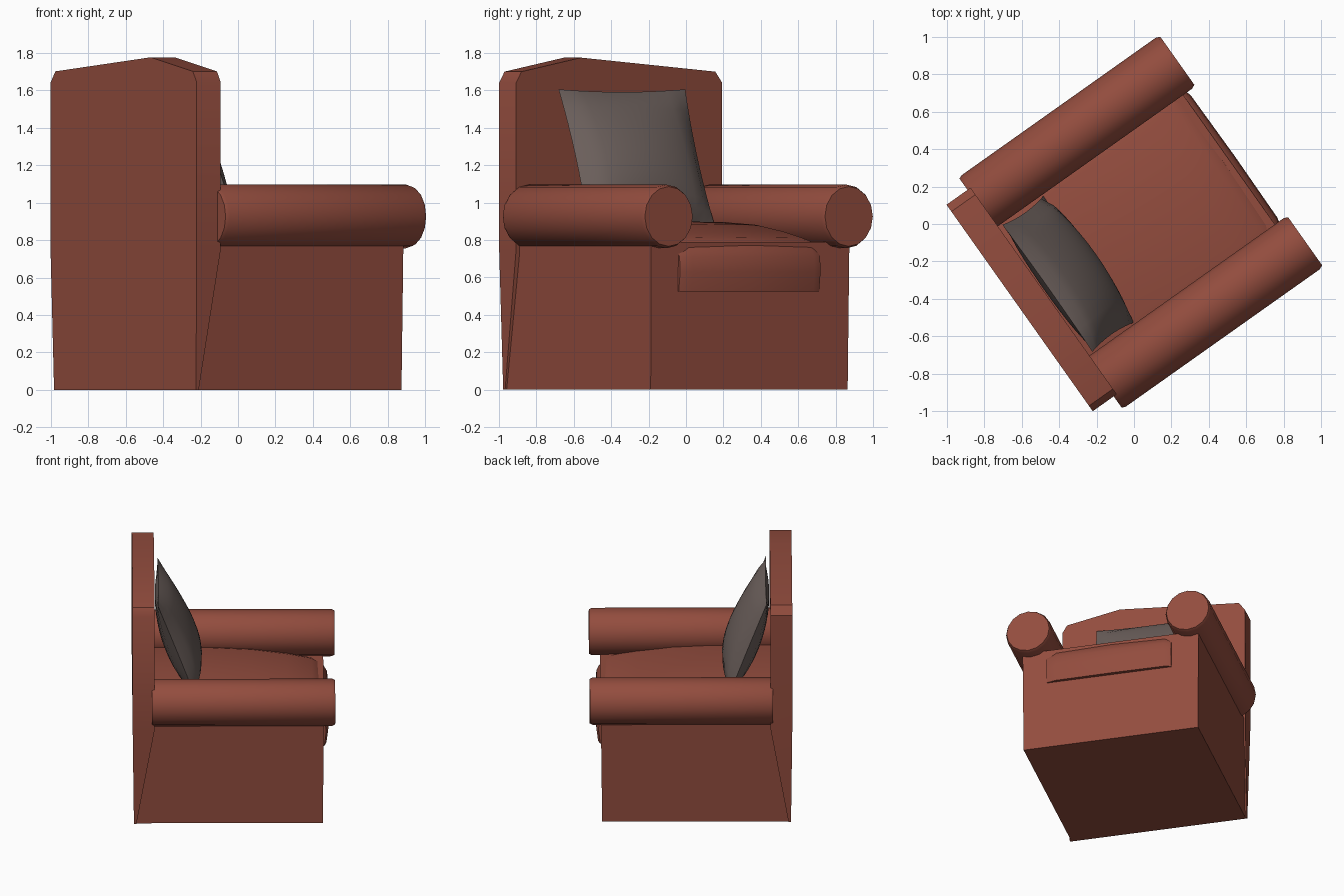
import bpy, bmesh, math
from mathutils import Matrix, Vector

if "Cube" in bpy.data.objects:
    bpy.data.objects.remove(bpy.data.objects["Cube"])

# Chair frame: local x = forward, y = chair's left; the whole chair is turned in plan
CHAIR = Matrix.Rotation(math.radians(35.3), 4, 'Z') @ Matrix.Translation((0, -0.013, 0))


def material(name, rgb):
    m = bpy.data.materials.new(name)
    m.diffuse_color = (*rgb, 1)
    m.use_nodes = True
    m.node_tree.nodes["Principled BSDF"].inputs["Base Color"].default_value = m.diffuse_color
    return m


LEATHER = material("red_brown_leather", (0.29, 0.073, 0.048))
GREY = material("warm_grey_fabric", (0.15, 0.117, 0.107))


def finish(name, bm, mat, angle=35):
    bmesh.ops.recalc_face_normals(bm, faces=bm.faces[:])
    me = bpy.data.meshes.new(name)
    bm.to_mesh(me)
    bm.free()
    me.materials.append(mat)
    ob = bpy.data.objects.new(name, me)
    bpy.context.collection.objects.link(ob)
    ob.matrix_world = CHAIR
    bpy.ops.object.select_all(action='DESELECT')
    ob.select_set(True)
    bpy.context.view_layer.objects.active = ob
    bpy.ops.object.shade_smooth_by_angle(angle=math.radians(angle))
    return ob


def loft(name, rings, mat, angle=35):
    """Join equal-length closed rings and cap both ends."""
    bm = bmesh.new()
    vs = [[bm.verts.new(p) for p in r] for r in rings]
    n = len(vs[0])
    for a, b in zip(vs, vs[1:]):
        for i in range(n):
            j = (i + 1) % n
            bm.faces.new((a[i], a[j], b[j], b[i]))
    bm.faces.new(vs[0])
    bm.faces.new(vs[-1])
    return finish(name, bm, mat, angle)


# Base block
loft("base", [[(-0.745, -w, z), (f, -w, z), (f, w, z), (-0.745, w, z)]
              for z, w, f in ((0, 0.645, 0.603), (0.79, 0.65, 0.612))], LEATHER)

# Backrest: shallow off-centre peak, front edge tapering into the base at the bottom
outline = [(-0.655, 0), (-0.675, 0.75), (-0.675, 1.64), (-0.64, 1.70), (-0.25, 1.775),
           (0.63, 1.70), (0.675, 1.64), (0.675, 0.75), (0.655, 0)]
loft("backrest", [[(-0.757 if z > 0.1 else -0.748, y, z) for y, z in outline],
                  [(-0.6 if z > 0.1 else -0.73, y, z) for y, z in outline]], LEATHER)

# Rolled arms with slightly eased ends
for side, label in ((1, "left"), (-1, "right")):
    rings = []
    for x, s in ((-0.62, 0.95), (-0.60, 1), (0.67, 1), (0.692, 0.94)):
        rings.append([(x, side * 0.59 + 0.167 * s * math.cos(a), 0.926 + 0.17 * s * math.sin(a))
                      for a in (math.tau * i / 16 for i in range(16))])
    loft(label + "_arm", rings, LEATHER, 50)

# Seat cushion: crowned top with a rolled front lip
profile = [(-0.62, 0.90), (-0.2, 0.90), (0.1, 0.885), (0.35, 0.85), (0.53, 0.815), (0.61, 0.775),
           (0.643, 0.71), (0.648, 0.63), (0.635, 0.525), (0.55, 0.525), (0.55, 0.70), (-0.62, 0.70)]
loft("seat_cushion", [[(x - d if x > 0.6 else x, y, z - d * (z > 0.72)) for x, z in profile]
                      for y, d in ((-0.47, 0.02), (-0.40, 0.004), (0, 0), (0.40, 0.004), (0.45, 0.02))],
     LEATHER, 50)

# Throw pillow leaning on the backrest: two bulging grids sewn along the edge
N = 12
up = Vector((-0.27, 0, 0.72)).normalized()
out = Vector((up.z, 0, -up.x))
mid = Vector((-0.44, 0, 1.245))
bm = bmesh.new()
for face in (1, -1):
    grid = []
    for i in range(N + 1):
        row = []
        for j in range(N + 1):
            a, b = 2 * i / N - 1, 2 * j / N - 1
            bulge = ((1 - a * a) * (1 - b * b)) ** 0.55
            bulge *= 1.0 - 0.25 * b          # fuller towards the bottom
            y = 0.415 * a * (1 - 0.04 * (1 - b * b))
            h = 0.385 * b * (1 - 0.04 * (1 - a * a))
            row.append(bm.verts.new(mid + Vector((0, y, 0)) + up * h + out * (face * 0.12 * bulge)))
        grid.append(row)
    for i in range(N):
        for j in range(N):
            bm.faces.new((grid[i][j], grid[i + 1][j], grid[i + 1][j + 1], grid[i][j + 1]))
bmesh.ops.remove_doubles(bm, verts=bm.verts[:], dist=0.0005)
finish("throw_pillow", bm, GREY, 60)
